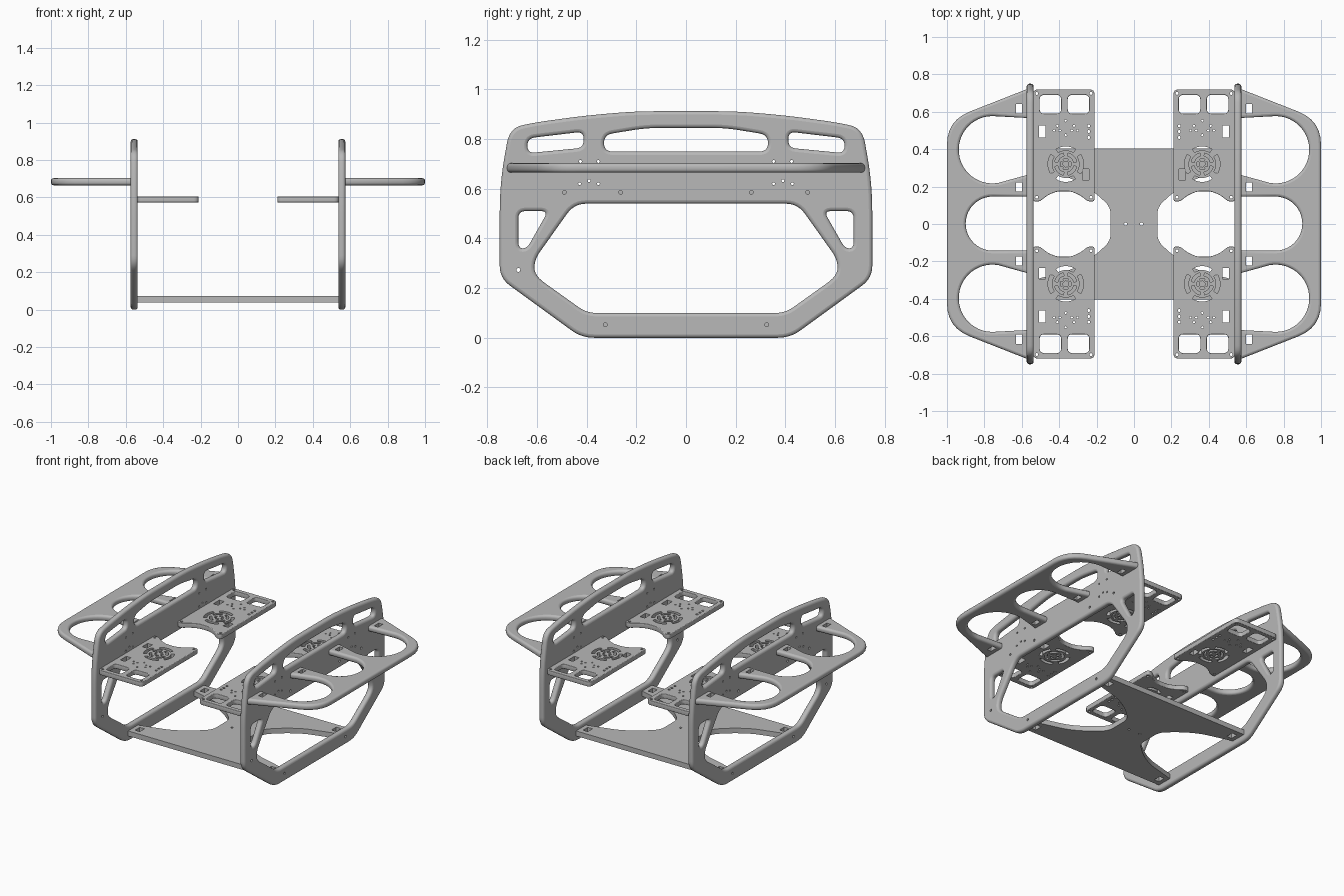
import bpy, bmesh, math
from mathutils import Matrix, Vector

cube = bpy.data.objects.get("Cube")
if cube:
    bpy.data.objects.remove(cube, do_unlink=True)

GREY = (0.48, 0.48, 0.48, 1)
mat = bpy.data.materials.new("plain grey")
mat.use_nodes = True
mat.diffuse_color = GREY
mat.node_tree.nodes["Principled BSDF"].inputs["Base Color"].default_value = GREY


def rounded(points, d=0.0, steps=6):
    """Closed loop whose corners are cut back by d (or by a point's own third value)."""
    out, n = [], len(points)
    for i, p in enumerate(points):
        c = Vector(p[:2])
        a, b = Vector(points[i - 1][:2]) - c, Vector(points[(i + 1) % n][:2]) - c
        cut = p[2] if len(p) > 2 else d
        if cut <= 0:
            out.append(c)
            continue
        s = c + a.normalized() * min(cut, a.length * 0.48)
        e = c + b.normalized() * min(cut, b.length * 0.48)
        for k in range(steps + 1):
            t = k / steps
            out.append(s * (1 - t) ** 2 + c * 2 * t * (1 - t) + e * t * t)
    return out


def box(x, y, w, h, d=0.0):
    return rounded([(x - w / 2, y - h / 2), (x + w / 2, y - h / 2),
                    (x + w / 2, y + h / 2), (x - w / 2, y + h / 2)], d)


def arc(x, y, r, start, end, steps):
    angles = [math.radians(start + (end - start) * k / steps) for k in range(steps + 1)]
    return [Vector((x + r * math.cos(a), y + r * math.sin(a))) for a in angles]


def drill(x, y, r=0.008):
    return arc(x, y, r, 0, 360, 12)[:-1]


def arc_slot(x, y, r0, r1, mid, half):
    return arc(x, y, r1, mid - half, mid + half, 8) + arc(x, y, r0, mid + half, mid - half, 8)


def flip(loop, sx, sy=1):
    return [Vector((p[0] * sx, p[1] * sy)) for p in loop]


def inset(loop, dist):
    """Move a loop to its left by dist."""
    out = []
    for i, p in enumerate(loop):
        a = (p - loop[i - 1]).normalized()
        b = (loop[(i + 1) % len(loop)] - p).normalized()
        n1, n2 = Vector((-a.y, a.x)), Vector((-b.y, b.x))
        out.append(p + (n1 + n2) * (dist / max(1 + n1.dot(n2), 0.3)))
    return out


def plate(name, outline, soft_holes, sharp_holes, thick, bevel, matrix):
    """Flat sheet with holes; outline and soft holes get rounded rims."""
    bm = bmesh.new()
    h, rims = thick / 2, ([], [])
    loops = [(outline, bevel, 1)] + [(l, bevel, -1) for l in soft_holes]
    loops += [(l, 0, -1) for l in sharp_holes]
    for loop, b, turn in loops:
        area = sum(loop[i - 1].cross(p) for i, p in enumerate(loop))
        if area * turn < 0:
            loop = loop[::-1]
        if b:
            quarter = [math.radians(a) for a in (90, 60, 30, 0)]
            half = [(b * (1 - math.cos(a)), h - b + b * math.sin(a)) for a in quarter]
            profile = half + [(i, -z) for i, z in reversed(half)]
        else:
            profile = [(0, h), (0, -h)]
        rings = [[bm.verts.new((p.x, p.y, z)) for p in inset(loop, i)] for i, z in profile]
        for top, low in zip(rings, rings[1:]):
            for i in range(len(top)):
                bm.faces.new((top[i - 1], low[i - 1], low[i], top[i])).smooth = True
        for rim, ring in zip(rims, (rings[0], rings[-1])):
            rim += [bm.edges.get((ring[i - 1], ring[i])) for i in range(len(ring))]
    for rim in rims:
        res = bmesh.ops.triangle_fill(bm, edges=rim, use_beauty=True, normal=(0, 0, 1))
        for f in res["geom"]:
            if isinstance(f, bmesh.types.BMFace):
                f.smooth = False
    bmesh.ops.recalc_face_normals(bm, faces=bm.faces[:])
    for e in bm.edges:
        e.smooth = e.calc_face_angle(0) < 0.6
    me = bpy.data.meshes.new(name)
    bm.to_mesh(me)
    bm.free()
    me.materials.append(mat)
    ob = bpy.data.objects.new(name, me)
    ob.matrix_world = matrix
    bpy.context.collection.objects.link(ob)
    return ob


def mirrored(half):
    return half + [(-p[0],) + tuple(p[1:]) for p in reversed(half)]


SIDES = ((1, "left"), (-1, "right"))

# Side panels: upright frames with handle slots and a large opening
frame = rounded(mirrored([(0.42, 0, 0.05), (0.75, 0.24, 0.05), (0.75, 0.62, 0.12), (0.71, 0.845, 0.06),
                          (0.6, 0.868, 0.05), (0.4, 0.895, 0.08), (0.2, 0.912, 0.08)]))
opening = rounded(mirrored([(0.4, 0.1, 0.04), (0.61, 0.25, 0.05), (0.61, 0.315, 0.04), (0.45, 0.54, 0.05)]))
handle = rounded(mirrored([(0.33, 0.75, 0.035), (0.33, 0.817, 0.035), (0.16, 0.845, 0.06)]))
end_slot = rounded([(0.638, 0.743), (0.412, 0.765), (0.412, 0.83), (0.638, 0.803)], 0.03)
corner_hole = rounded([(0.675, 0.51), (0.555, 0.51), (0.64, 0.36), (0.675, 0.36)], 0.03)
panel_soft, panel_drills = [opening, handle], [drill(-0.675, 0.273)]
for s in (1, -1):
    panel_soft += [flip(end_slot, s), flip(corner_hole, s)]
    for y, z in ((0.49, 0.585), (0.263, 0.585), (0.325, 0.053)):
        panel_drills.append(drill(s * y, z))
    for y, z in ((0.353, 0.71), (0.425, 0.71), (0.353, 0.62), (0.39, 0.632), (0.428, 0.62)):
        panel_drills.append(drill(s * y, z, 0.006))
UPRIGHT = Matrix(((0, 0, 1, 0), (1, 0, 0, 0), (0, 1, 0, 0), (0, 0, 0, 1)))
for s, side in SIDES:
    plate(side + "_side_panel", frame, panel_soft, panel_drills, 0.038, 0.014,
          Matrix.Translation((s * 0.555, 0, 0)) @ UPRIGHT)

# Outer shelves: three round-ended openings that run up to the panel
shelf = rounded([(0.54, -0.72), (0.575, -0.72), (1, -0.553, 0.13), (1, 0.553, 0.13), (0.575, 0.72), (0.54, 0.72)])
bay = arc(0.757, 0.397, 0.18, -100, 90, 24) + [Vector((0.572, 0.567)), Vector((0.572, 0.262))]
middle_bay = arc(0.755, 0.002, 0.145, -90, 90, 20) + [Vector((0.572, 0.147)), Vector((0.572, -0.143))]
bays = [bay, flip(bay, 1, -1), middle_bay]
shelf_slots = [box(0.615, y, 0.03, 0.05) for y in (0.616, 0.198, -0.198, -0.616)]
for s, side in SIDES:
    plate(side + "_outer_shelf", flip(shelf, s), [flip(l, s) for l in bays],
          [flip(l, s) for l in shelf_slots], 0.038, 0.014, Matrix.Translation((0, 0, 0.684)))

# Inner decks: mounting plates with a vent pattern, one front and one back per side
deck = rounded([(0.21, 0.72, 0.03), (0.54, 0.72, 0.03), (0.54, 0.12, 0.02), (0.505, 0.12, 0.015),
                (0.46, 0.155, 0.02), (0.41, 0.175, 0.02), (0.34, 0.175, 0.02), (0.29, 0.155, 0.02),
                (0.245, 0.12, 0.015), (0.21, 0.12, 0.02)])
windows = [box(0.447, 0.64, 0.115, 0.1, 0.025), box(0.297, 0.64, 0.115, 0.1, 0.025)]
vents = [box(0.49, 0.495, 0.036, 0.064)]
for quarter in range(4):
    a = quarter * 90
    vents += [arc_slot(0.365, 0.32, 0.074, 0.095, a, 33), arc_slot(0.365, 0.32, 0.044, 0.06, a + 45, 33),
              arc_slot(0.365, 0.32, 0.017, 0.029, a, 30)]
vents += [drill(x, y) for x in (0.23, 0.52) for y in (0.143, 0.698)]
vents += [drill(0.242, y) for y in (0.525, 0.495, 0.463)]
for dx, y in ((0, 0.552), (0, 0.475), (0.045, 0.525), (0.032, 0.5), (0.062, 0.5)):
    vents += [drill(0.365 + k * dx, y, 0.006) for k in ((1, -1) if dx else (1,))]
for s, side in SIDES:
    for t, end, slot_x in ((1, "back", 0.258), (-1, "front", 0.49)):
        cuts = vents + [box(slot_x, 0.265, 0.036, 0.058)]
        plate(side + "_" + end + "_deck", flip(deck, s, t), [flip(l, s, t) for l in windows],
              [flip(l, s, t) for l in cuts], 0.032, 0.004, Matrix.Translation((0, 0, 0.589)))

# Floor plate: narrow waist, spreading out to both panels
quarter = [(0.125, 0.09, 0.04), (0.21, 0.17, 0.06), (0.32, 0.24, 0.06), (0.54, 0.3), (0.54, 0.403)]
right_half = [(x, -y) + tuple(r) for x, y, *r in reversed(quarter)] + quarter
floor = rounded(right_half + [(-x, -y) + tuple(r) for x, y, *r in right_half])
floor_cuts = [drill(-0.045, 0), drill(0.04, 0)]
floor_cuts += [box(x, y, 0.036, 0.05) for x in (0.49, -0.49) for y in (0.345, -0.345)]
plate("floor_plate", floor, [], floor_cuts, 0.034, 0, Matrix.Translation((0, 0, 0.055)))
